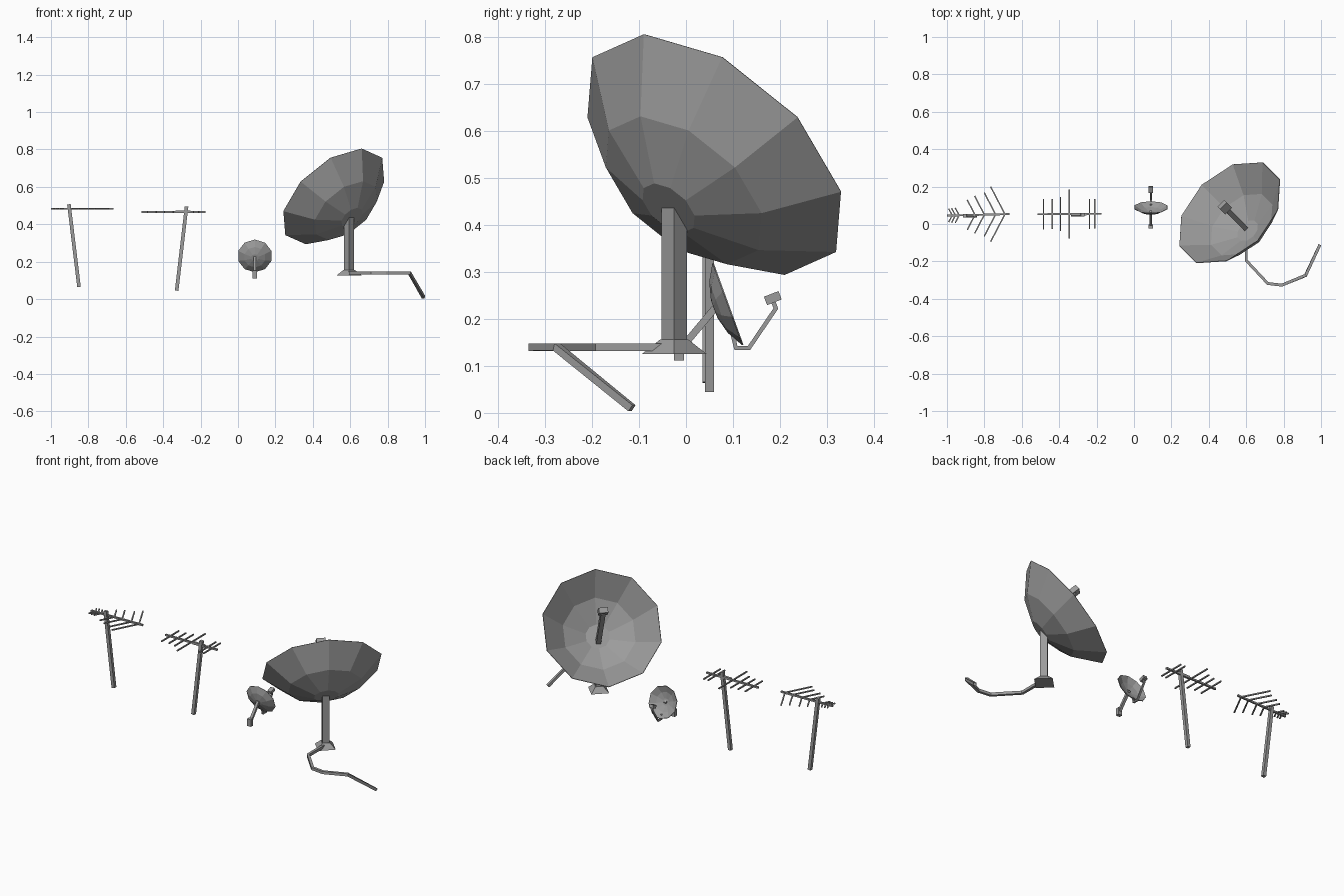
import bpy, bmesh, math
from mathutils import Vector as V

if "Cube" in bpy.data.objects:
    bpy.data.objects.remove(bpy.data.objects["Cube"])

grey = bpy.data.materials.new("metal_grey")
grey.diffuse_color = (0.33, 0.33, 0.33, 1)
grey.use_nodes = True
grey.node_tree.nodes["Principled BSDF"].inputs["Base Color"].default_value = grey.diffuse_color


def finish(bm, name):
    bmesh.ops.recalc_face_normals(bm, faces=bm.faces)
    me = bpy.data.meshes.new(name)
    bm.to_mesh(me)
    bm.free()
    me.materials.append(grey)
    ob = bpy.data.objects.new(name, me)
    bpy.context.collection.objects.link(ob)
    return ob


def loft(bm, rings, caps=(True, True)):
    """Skin a list of vertex rings, optionally capping both ends."""
    rs = [[bm.verts.new(p) for p in r] for r in rings]
    for a, b in zip(rs, rs[1:]):
        for i in range(len(a)):
            j = (i + 1) % len(a)
            bm.faces.new((a[i], a[j], b[j], b[i]))
    if caps[0]:
        bm.faces.new(rs[0])
    if caps[1]:
        bm.faces.new(rs[-1])


def sweep(bm, path, w, h=None, ref=(1, 0, 0)):
    """Square section swept along a path; ref sets the section's roll."""
    h, pts, rings = h or w, [V(p) for p in path], []
    for i, p in enumerate(pts):
        t_in = (p - pts[max(i - 1, 0)]).normalized()
        t_out = (pts[min(i + 1, len(pts) - 1)] - p).normalized()
        t = (t_in + t_out).normalized()
        s = t.cross(V(ref)).normalized()
        u = s.cross(t).normalized()
        rings.append([p + s * a * w / 2 + u * b * h / 2
                      for a, b in ((1, 1), (-1, 1), (-1, -1), (1, -1))])
    loft(bm, rings)


def beam(name, path, w, h=None, ref=(1, 0, 0)):
    bm = bmesh.new()
    sweep(bm, path, w, h, ref)
    return finish(bm, name)


def dish(name, c, right, up, n, profile):
    """Ten-sided bowl: profile holds (radius, depth behind the rim)."""
    bm = bmesh.new()
    ang = [math.tau * i / 10 for i in range(10)]
    loft(bm, [[c - n * d + (up * math.cos(a) + right * math.sin(a)) * r
               for a in ang] for r, d in profile], (False, True))
    ob = finish(bm, name)
    m = ob.modifiers.new("thickness", 'SOLIDIFY')
    m.thickness = 0.003
    m.offset = -1
    return ob


# Large dish, facing back-left and up
e = math.radians(39.6)
q = math.sqrt(0.5)
n = V((-q * math.cos(e), q * math.cos(e), math.sin(e)))
r = V((q, q, 0))
u = V((q * math.sin(e), -q * math.sin(e), math.cos(e)))
c = V((0.512, 0.06, 0.549))
dish("large_dish", c, r, u, n, [(0.332, 0), (0.204, 0.119), (0.068, 0.178)])

# Large dish feed arm and receiver
start = c - n * 0.178 - u * 0.03
feed = V((0.485, 0.09, 0.66))
beam("large_feed_arm", [start, feed], 0.026, ref=r)
beam("large_receiver", [feed - n * 0.022 + u * 0.006, feed + n * 0.03 + u * 0.006],
     0.03, 0.05, ref=r)

# Large dish post (top cut to the dish back) and flared foot
px, py = 0.594, -0.025
apex = c - n * 0.178


def diamond(h, z):
    return [V((px + h * a, py + h * b, z)) for a, b in ((1, 0), (0, 1), (-1, 0), (0, -1))]


top = diamond(0.027, 0)
for p in top:
    p.z = apex.z - (n.x * (p.x - apex.x) + n.y * (p.y - apex.y)) / n.z
bm = bmesh.new()
loft(bm, [diamond(0.027, 0.15), top])
finish(bm, "large_post")
bm = bmesh.new()
loft(bm, [diamond(0.069, 0.125), diamond(0.03, 0.156)])
finish(bm, "large_post_foot")

# Cable running from the foot to the ground
beam("cable", [(0.6, -0.03, 0.14), (0.6, -0.195, 0.14), (0.715, -0.318, 0.14),
               (0.79, -0.327, 0.14), (0.917, -0.275, 0.14), (0.992, -0.115, 0.01)],
     0.016, ref=(0, 0, 1))

# Small dish, facing back and up
e2 = math.radians(20)
n2 = V((0, math.cos(e2), math.sin(e2)))
u2 = V((0, -math.sin(e2), math.cos(e2)))
dish("small_dish", V((0.09, 0.088, 0.231)), V((1, 0, 0)), u2, n2,
     [(0.093, 0), (0.058, 0.02), (0.02, 0.03)])
X = 0.09
beam("small_bracket", [(X, -0.012, 0.135), (X, 0.066, 0.228)], 0.015)
beam("small_wall_plate", [(X, -0.025, 0.132), (X, -0.004, 0.132)], 0.042, 0.025)
beam("small_feed_arm", [(X, 0.1, 0.165), (X, 0.106, 0.138), (X, 0.134, 0.138),
                        (X, 0.191, 0.222), (X, 0.184, 0.24)], 0.010)
beam("small_receiver", [(X, 0.169, 0.238), (X, 0.2, 0.25)], 0.019, 0.025)


# Rod antennas: pole, boom and paired rods
def antenna(name, pole, boom, rods, sweep_back):
    beam(name + "_pole", pole, 0.019, ref=(0, 1, 0))
    beam(name + "_boom", boom, 0.010, ref=(0, 0, 1))
    a, b = V(boom[0]), V(boom[1])
    bm = bmesh.new()
    for x, half in rods:
        root = a.lerp(b, (x - a.x) / (b.x - a.x))
        for s in (-1, 1):
            sweep(bm, [root, root + V((-half * sweep_back, s * half, 0))],
                  0.007, ref=(0, 0, 1))
    finish(bm, name + "_rods")


antenna("swept_antenna", [(-0.85, 0.045, 0.065), (-0.904, 0.045, 0.507)],
        [(-1, 0.045, 0.483), (-0.665, 0.053, 0.483)],
        [(-0.69, 0.147), (-0.74, 0.117), (-0.80, 0.10), (-0.85, 0.08),
         (-0.935, 0.04), (-0.955, 0.038), (-0.972, 0.036)], 0.52)
antenna("straight_antenna", [(-0.328, 0.05, 0.045), (-0.275, 0.05, 0.495)],
        [(-0.515, 0.052, 0.466), (-0.175, 0.055, 0.466)],
        [(-0.484, 0.082), (-0.437, 0.08), (-0.393, 0.09), (-0.346, 0.132),
         (-0.238, 0.08), (-0.21, 0.08)], 0)
beam("antenna_clamp", [(-0.335, 0.052, 0.468), (-0.255, 0.052, 0.468)], 0.014,
     ref=(0, 0, 1))
